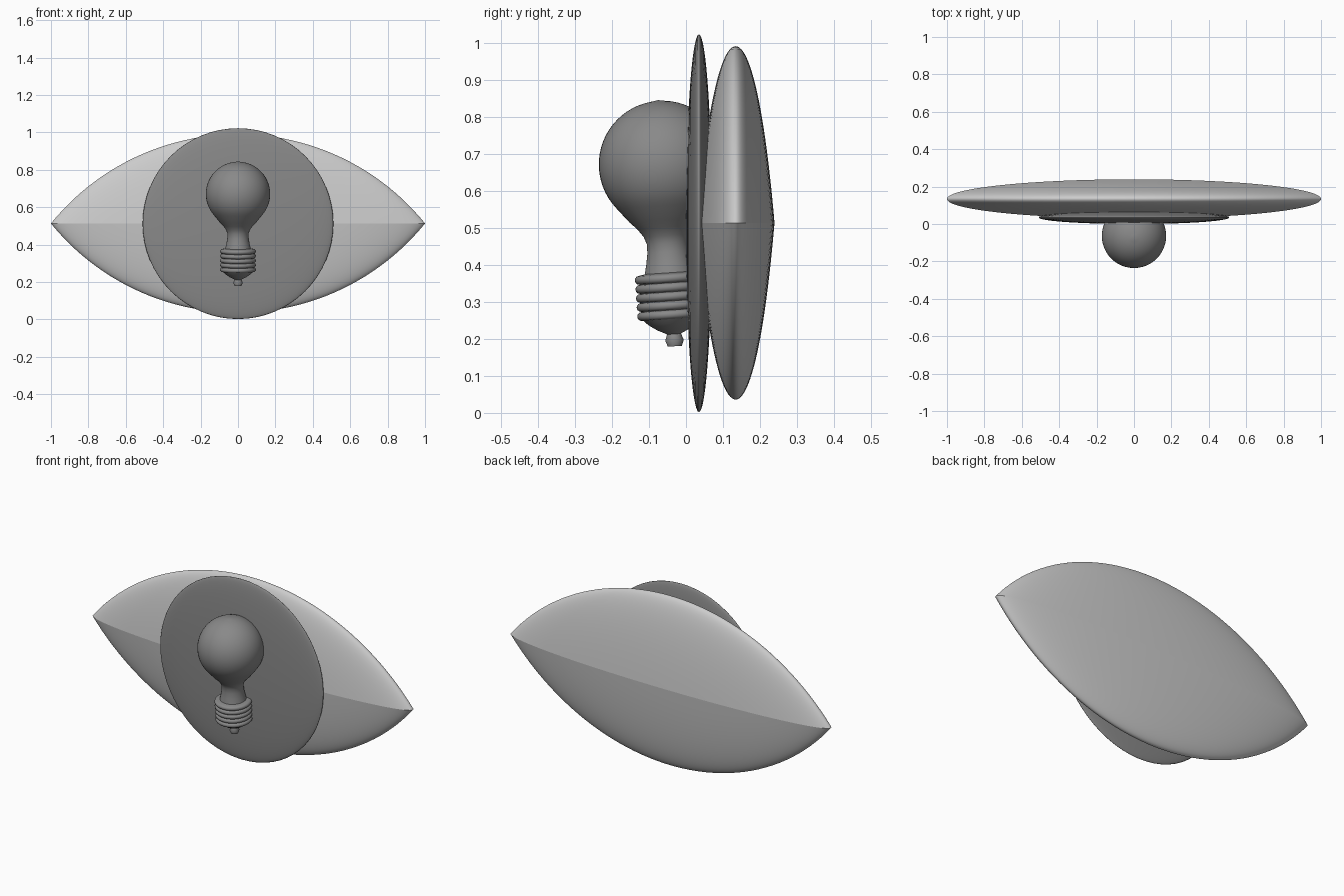
import bpy, bmesh
from math import sin, cos, pi, radians, asin, sqrt

if "Cube" in bpy.data.objects:
    bpy.data.objects.remove(bpy.data.objects["Cube"])

dark = bpy.data.materials.new("dark_grey")
dark.diffuse_color = (0.25, 0.25, 0.25, 1)
dark.use_nodes = True
dark.node_tree.nodes["Principled BSDF"].inputs["Base Color"].default_value = dark.diffuse_color


def lathe(name, profile, segs, sharp=180):
    """Revolve (radius, height) points about z; radius 0 makes a pole."""
    bm = bmesh.new()
    rings = []
    for r, z in profile:
        n = 1 if r < 1e-6 else segs
        rings.append([bm.verts.new((r * cos(2 * pi * i / segs), r * sin(2 * pi * i / segs), z))
                      for i in range(n)])
    for a, b in zip(rings, rings[1:]):
        for i in range(segs):
            quad = [a[i % len(a)], a[(i + 1) % len(a)], b[(i + 1) % len(b)], b[i % len(b)]]
            bm.faces.new(list(dict.fromkeys(quad)))
    me = bpy.data.meshes.new(name)
    bm.to_mesh(me)
    bm.free()
    me.shade_smooth()
    if sharp < 180:
        me.set_sharp_from_angle(angle=radians(sharp))
    ob = bpy.data.objects.new(name, me)
    bpy.context.collection.objects.link(ob)
    return ob


# Eyeball: flattened spherical cap mirrored across its flat side, crease kept
height = 0.477
R = (1 + height ** 2) / (2 * height)
half = asin(1 / R)
N = 24
cap = [(R * sin(half * (1 - i / N)), R * cos(half * (1 - i / N)) - (R - height)) for i in range(N + 1)]
eye = lathe("eye_white", cap, 96)
eye.scale = (1, 0.105, 1)
eye.location = (0, 0.134, 0.513)
mirror = eye.modifiers.new("lower_half", 'MIRROR')
mirror.use_axis = (False, False, True)
mirror.use_mirror_merge = False

# Iris: thin flattened sphere facing the front
N = 32
ball = [(sin(pi * i / N), -cos(pi * i / N)) for i in range(N + 1)]
ball[0], ball[-1] = (0, -1), (0, 1)
iris = lathe("iris", ball, 64)
iris.scale = (0.51, 0.51, 0.035)
iris.rotation_euler = (pi / 2, 0, 0)
iris.location = (0, 0.035, 0.512)
iris.data.materials.append(dark)

# Light bulb pupil: contact, cone, screw threads, neck and globe in one profile
profile = [(0, 0), (0.019, 0), (0.025, 0.016), (0.019, 0.033), (0.022, 0.035),
           (0.045, 0.046), (0.068, 0.062), (0.082, 0.076)]
for k in range(5):
    zc = 0.086 + 0.0245 * k
    profile += [(0.084 + 0.012 * sin(pi * t / 6), zc - 0.012 * cos(pi * t / 6)) for t in range(7)]
profile += [(0.068, 0.199), (0.062, 0.225), (0.057, 0.255), (0.057, 0.28), (0.064, 0.300),
            (0.080, 0.322), (0.100, 0.342)]
gz, gr = 0.492, 0.172
profile += [(gr * cos(a), gz + gr * sin(a)) for a in
            [radians(-40 + 130 * i / 22) for i in range(22)]]
profile.append((0, gz + gr + 0.002))
bulb = lathe("light_bulb", profile, 48, 50)
bulb.rotation_euler = (radians(3.9), 0, 0)
bulb.location = (0, -0.03, 0.18)
bulb.data.materials.append(dark)
